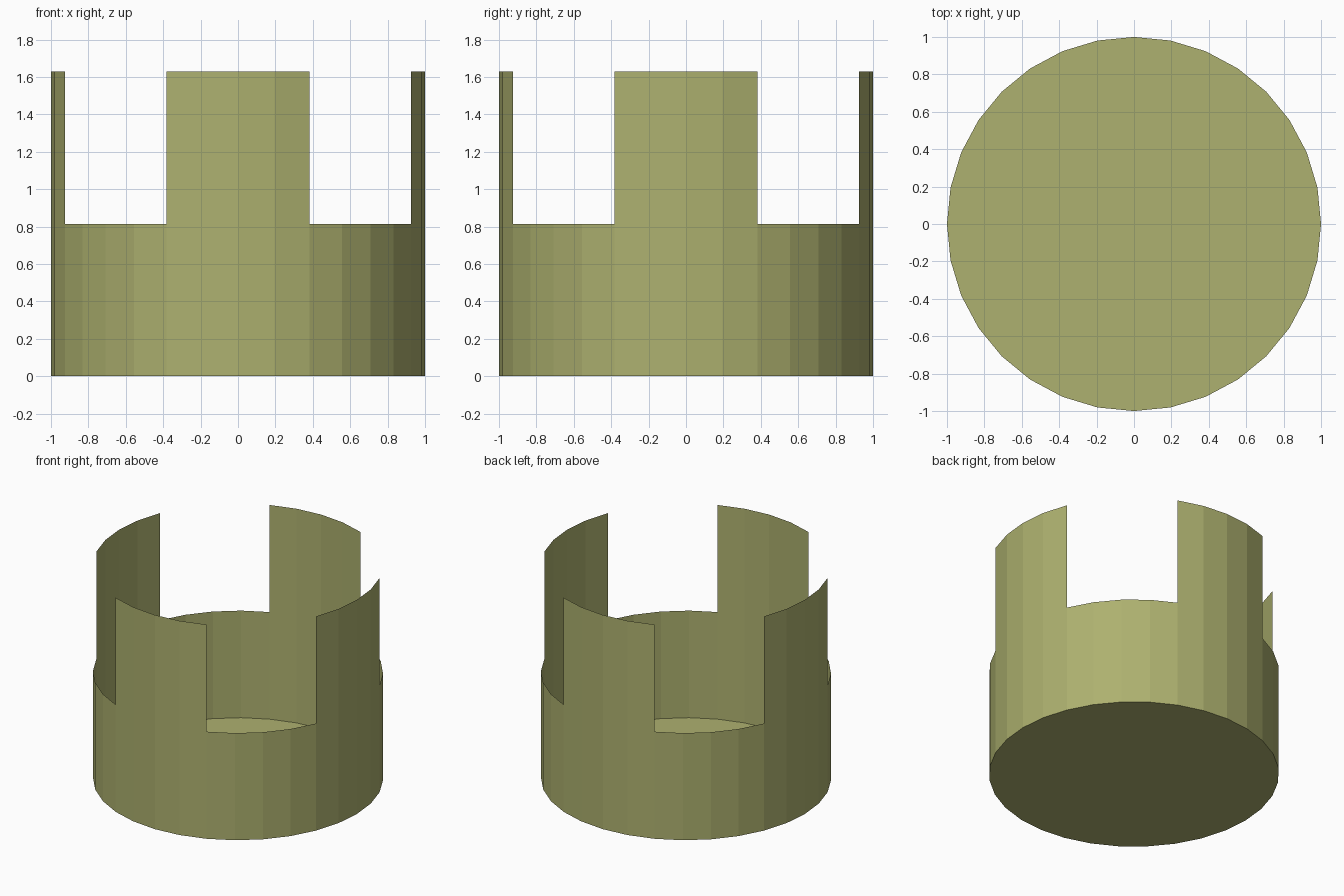
import bpy, bmesh, math

if "Cube" in bpy.data.objects:
    bpy.data.objects.remove(bpy.data.objects["Cube"])

SIDES = 32
RADIUS = 1.0
NOTCH_Z = 0.815
TOP_Z = 1.63

bm = bmesh.new()


def ring(z):
    return [bm.verts.new((RADIUS * math.cos(2 * math.pi * i / SIDES),
                          RADIUS * math.sin(2 * math.pi * i / SIDES), z))
            for i in range(SIDES)]


bottom, middle = ring(0), ring(NOTCH_Z)

# Closed floor
bm.faces.new(bottom[::-1])

# Continuous thin lower wall
for i in range(SIDES):
    j = (i + 1) % SIDES
    bm.faces.new((bottom[i], bottom[j], middle[j], middle[i]))

# Four upright tabs, each four facets wide, centred on the axes
top = ring(TOP_Z)
for i in range(SIDES):
    if (i + 2) % 8 < 4:
        j = (i + 1) % SIDES
        bm.faces.new((middle[i], middle[j], top[j], top[i]))
bmesh.ops.delete(bm, geom=[v for v in bm.verts if not v.link_faces], context='VERTS')

mesh = bpy.data.meshes.new("notched_cup")
bm.to_mesh(mesh)
bm.free()

# Olive finish
olive = bpy.data.materials.new("olive")
olive.diffuse_color = (0.42, 0.44, 0.16, 1)
olive.use_nodes = True
olive.node_tree.nodes["Principled BSDF"].inputs["Base Color"].default_value = olive.diffuse_color
mesh.materials.append(olive)

cup = bpy.data.objects.new("notched_cup", mesh)
bpy.context.collection.objects.link(cup)
